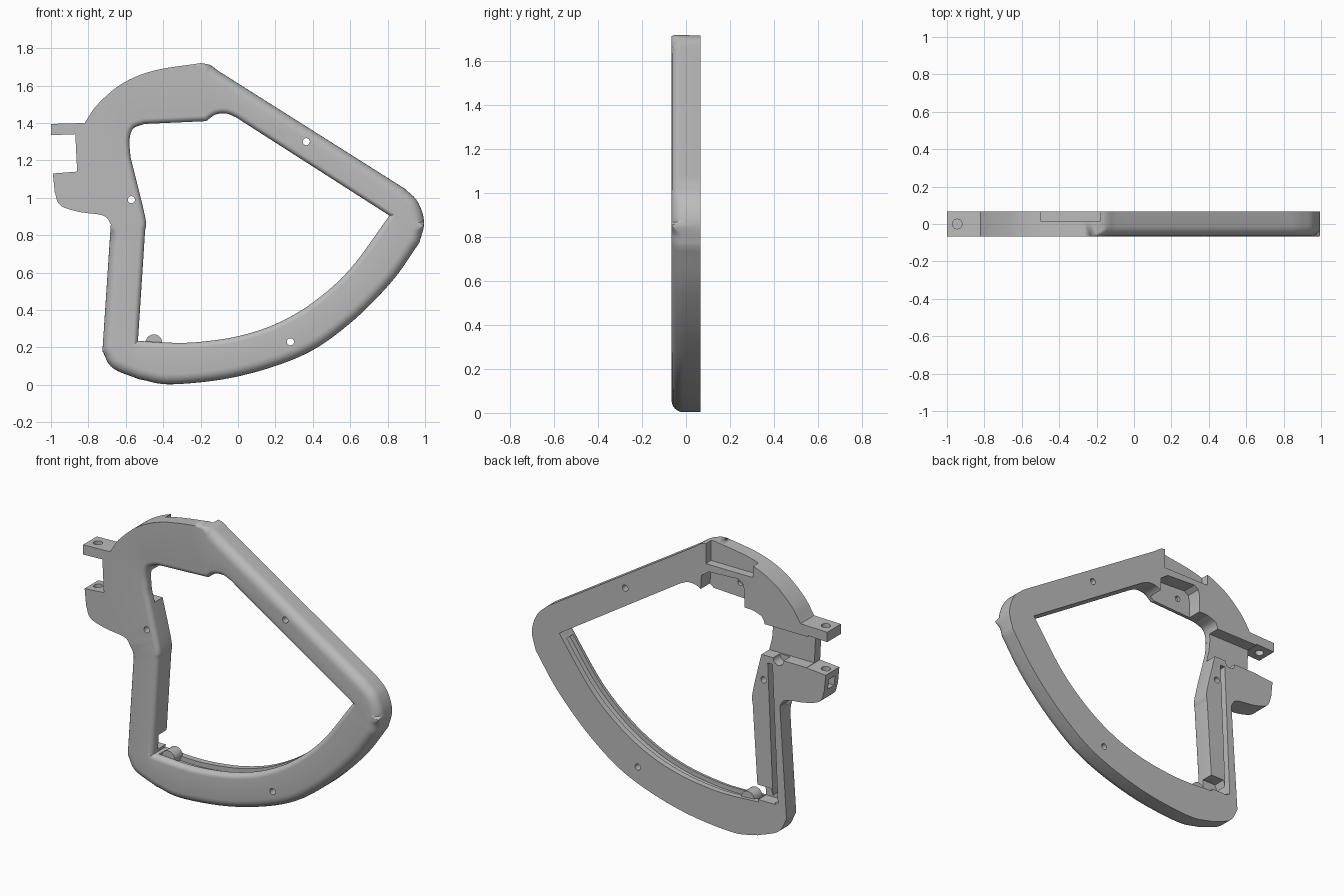
import bpy, bmesh, math
from mathutils import Vector

if "Cube" in bpy.data.objects:
    bpy.data.objects.remove(bpy.data.objects["Cube"])

H = 0.066  # half thickness

grey = bpy.data.materials.new("plain_grey")
grey.use_nodes = True
COL = (0.5, 0.5, 0.5, 1)
grey.diffuse_color = COL
grey.node_tree.nodes["Principled BSDF"].inputs["Base Color"].default_value = COL


def smooth(pts, n=8):
    """Catmull-Rom curve through the points."""
    p = [Vector(q) for q in pts]
    p = [2 * p[0] - p[1]] + p + [2 * p[-1] - p[-2]]
    out = []
    for a, b, c, d in zip(p, p[1:], p[2:], p[3:]):
        for i in range(n):
            t = i / n
            out.append(0.5 * (2 * b + (c - a) * t + (2 * a - 5 * b + 4 * c - d) * t * t
                              + (3 * b - a - 3 * c + d) * t ** 3))
    return out + [p[-2]]


def join(*paths):
    """Chain paths into one closed loop without doubled points."""
    out = []
    for path in paths:
        for q in path:
            q = Vector(q)
            if not out or (q - out[-1]).length > 0.002:
                out.append(q)
    if (out[0] - out[-1]).length < 0.002:
        out.pop()
    return out


def normals(loop):
    """Normals on the right-hand side of the travel direction."""
    res = []
    for i, p in enumerate(loop):
        a = (p - loop[i - 1]).normalized()
        b = (loop[(i + 1) % len(loop)] - p).normalized()
        t = (a + b).normalized()
        res.append(Vector((t.y, -t.x)) / max(0.6, t.dot(a)))
    return res


def make(name, bm):
    bmesh.ops.recalc_face_normals(bm, faces=bm.faces)
    me = bpy.data.meshes.new(name)
    bm.to_mesh(me)
    bm.free()
    me.materials.append(grey)
    ob = bpy.data.objects.new(name, me)
    bpy.context.collection.objects.link(ob)
    return ob


def prism(name, pts, y0, y1):
    bm = bmesh.new()
    f = bm.faces.new([bm.verts.new((p[0], y0, p[1])) for p in pts])
    ext = bmesh.ops.extrude_face_region(bm, geom=[f])["geom"]
    for v in ext:
        if isinstance(v, bmesh.types.BMVert):
            v.co.y = y1
    return make(name, bm)


def circle(x, z, r, n=20):
    return [(x + r * math.cos(2 * math.pi * i / n), z + r * math.sin(2 * math.pi * i / n))
            for i in range(n)]


def rect(x0, x1, z0, z1):
    return [(x0, z0), (x1, z0), (x1, z1), (x0, z1)]


# Outer outline, clockwise
outer = join(
    smooth([(-.82, 1.4), (-.75, 1.5), (-.62, 1.61), (-.45, 1.68), (-.2, 1.72)]),
    smooth([(-.2, 1.72), (-.15, 1.71), (-.1, 1.675)]),
    smooth([(-.1, 1.675), (.89, 1.05)], 20),
    smooth([(.89, 1.05), (.96, .98), (.995, .87), (.97, .76)]),
    smooth([(.97, .76), (.82, .55), (.6, .33), (.35, .16), (0, .045), (-.35, .003), (-.53, .03)]),
    smooth([(-.53, .03), (-.67, .09), (-.725, .18)]),
    smooth([(-.725, .18), (-.68, .86)], 20),
    smooth([(-.68, .86), (-.72, .905), (-.85, .925), (-.95, .96), (-.98, 1.03)]),
    [(-.99, 1.13), (-.86, 1.14), (-.87, 1.34), (-1, 1.335), (-1, 1.395)])

# Inner opening, clockwise
arc = smooth([(.81, .905), (.6, .62), (.4, .44), (.2, .325), (0, .26), (-.2, .23),
              (-.35, .225), (-.535, .235)])
inner = join(
    smooth([(-.535, .235), (-.497, .82)], 4),
    smooth([(-.497, .82), (-.497, .9), (-.575, 1.22)]),
    smooth([(-.575, 1.22), (-.58, 1.31), (-.56, 1.37), (-.5, 1.395)]),
    [(-.17, 1.41)],
    smooth([(-.17, 1.41), (-.12, 1.445), (-.06, 1.45), (-.01, 1.43)]),
    arc)


def clamp(t):
    return min(1, max(0, t))


def outer_radius(p):
    return 0.055 * (clamp((p.x + .22) / .08) if p.y > .86 else clamp((.86 - p.y) / .05))


def inner_radius(p):
    return 0.03


# Frame body: straight walls, front edges rounded by the radius rules
bm = bmesh.new()
fronts, backs = [], []
STEPS = 6
for loop, radius, side in ((outer, outer_radius, 1), (inner, inner_radius, -1)):
    nor = normals(loop)
    rings = [[bm.verts.new((p.x, H, p.y)) for p in loop]]
    for k in range(STEPS + 1):
        a = math.pi / 2 * k / STEPS
        ring = []
        for p, n in zip(loop, nor):
            r = radius(p)
            q = p + n * side * r * (1 - math.cos(a))
            ring.append(bm.verts.new((q.x, -H + r * (1 - math.sin(a)), q.y)))
        rings.append(ring)
    for a, b in zip(rings, rings[1:]):
        for i in range(len(a)):
            bm.faces.new((a[i - 1], a[i], b[i], b[i - 1]))
    for store, ring in ((backs, rings[0]), (fronts, rings[-1])):
        store += [bm.edges.get((ring[i - 1], ring[i])) for i in range(len(ring))]
for edges in (backs, fronts):
    bmesh.ops.triangle_fill(bm, edges=edges, use_beauty=True, use_dissolve=False)
bmesh.ops.remove_doubles(bm, verts=bm.verts, dist=1e-5)
frame = make("frame", bm)


def cut(tool):
    tool.hide_render = True
    m = frame.modifiers.new("cut", "BOOLEAN")
    m.operation, m.solver, m.object = "DIFFERENCE", "EXACT", tool
    bpy.context.view_layer.objects.active = frame
    bpy.ops.object.modifier_apply(modifier=m.name)
    bpy.data.objects.remove(tool)


# Screw holes through the frame
for x, z in ((-.57, .99), (.365, 1.3), (.28, .23)):
    cut(prism("screw_hole", circle(x, z, .019), -.2, .2))

# Notch in the top back edge
cut(prism("top_notch", rect(-.5, -.18, 1.595, 1.8), .015, .2))

# Back pocket of the top arm and its blind hole
pocket = [(-.14, 1.36), (-.15, 1.515), (-.2, 1.55), (-.4, 1.56), (-.43, 1.54), (-.44, 1.5), (-.44, 1.36)]
cut(prism("arm_pocket", pocket, -.025, .2))
cut(prism("blind_hole", circle(-.35, 1.49, .018), -.045, .1))

# Channel from the lug gap to the opening
cut(prism("lug_channel", rect(-.95, -.4, 1.142, 1.332), -.01, .2))
cut(prism("channel_dip", circle(-.67, 1.14, .035), 0, .2))

# Slot and screw recess in the back of the leg
cut(prism("leg_slot", [(-.667, .26), (-.635, .26), (-.598, 1.1), (-.63, 1.1)], -.03, .2))
cut(prism("leg_recess", [(-.65, .25), (-.45, .25), (-.45, .34), (-.62, .34)], -.01, .2))

# Track groove along the inside of the arc
n_arc = normals(arc)[1:-1]
mid = arc[1:-1]
band = [p - n * .028 for p, n in zip(mid, n_arc)] + [p + n * .02 for p, n in zip(mid, n_arc)][::-1]
cut(prism("arc_groove", band, -.03, .03))

# Lug pin holes and end socket
bm = bmesh.new()
bmesh.ops.create_cone(bm, cap_ends=True, segments=20, radius1=.026, radius2=.026, depth=.44)
for v in bm.verts:
    v.co += Vector((-.945, 0, 1.25))
cut(make("pin_hole", bm))
cut(prism("end_socket", rect(-1.1, -.9, 1.03, 1.09), -.03, .03))

# Small boss at the foot of the leg
boss = prism("foot_boss", circle(-.45, .225, .045), -.03, .045)

for ob in (frame, boss):
    bpy.ops.object.select_all(action="DESELECT")
    ob.select_set(True)
    bpy.context.view_layer.objects.active = ob
    bpy.ops.object.shade_smooth_by_angle(angle=math.radians(30))
